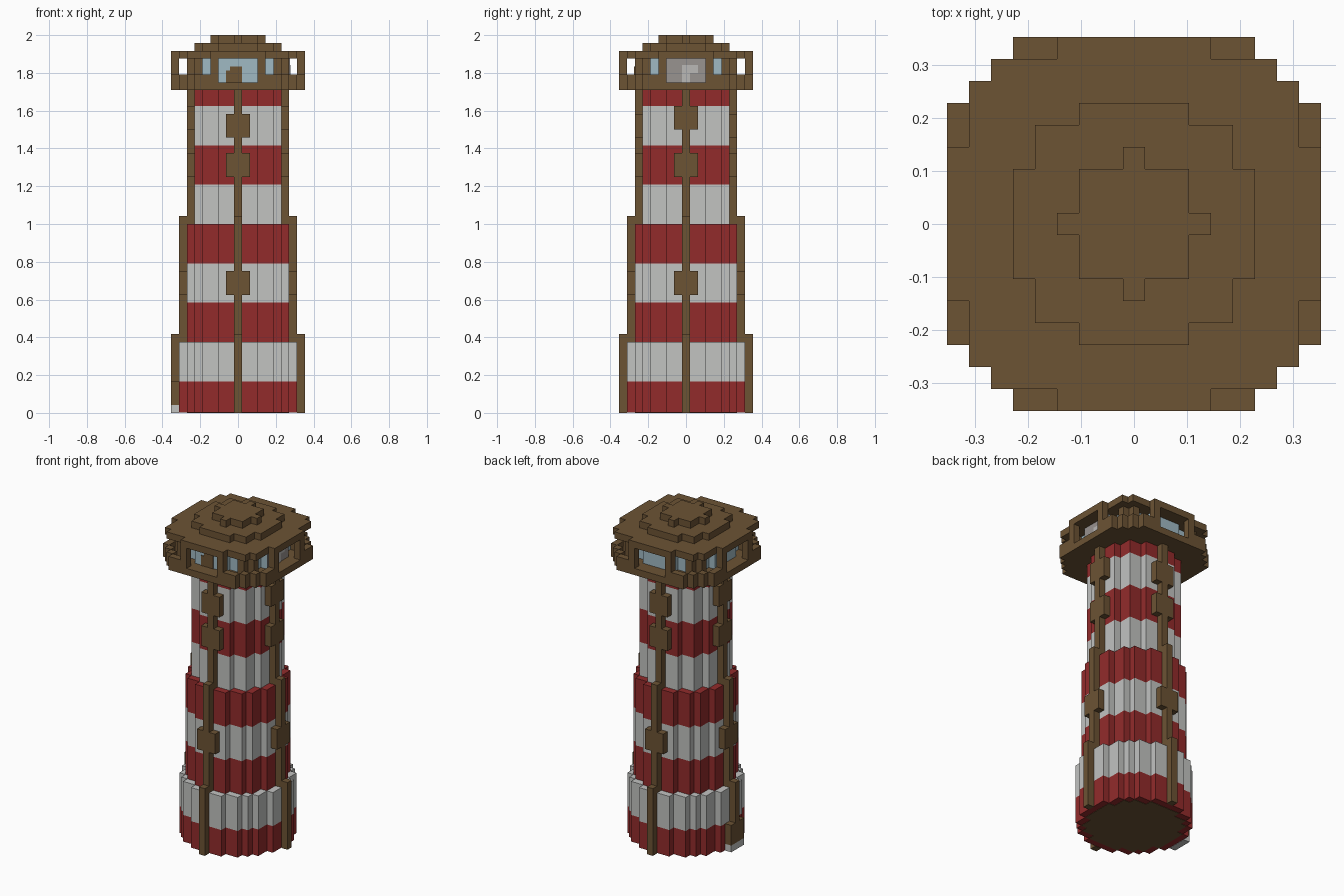
import bpy, bmesh

cube = bpy.data.objects.get("Cube")
if cube:
    bpy.data.objects.remove(cube, do_unlink=True)

U = 2 / 48  # size of one block


def material(name, rgb):
    lin = [((c / 255 + 0.055) / 1.055) ** 2.4 for c in rgb] + [1]
    m = bpy.data.materials.new(name)
    m.use_nodes = True
    m.diffuse_color = lin
    m.node_tree.nodes["Principled BSDF"].inputs["Base Color"].default_value = lin
    return m


WOOD = material("brown wood", (108, 83, 52))
RED = material("red paint", (146, 43, 43))
WHITE = material("white paint", (194, 195, 193))
GLASS = material("pale blue glass", (160, 186, 196))
GREY = material("grey panel", (152, 147, 144))
PALE = material("pale grey", (186, 184, 182))

# Stepped round footprints: half width of each block row, from the middle outwards
ROUND = {
    7: [3, 2, 2, 0],
    11: [5, 5, 5, 4, 4, 2],
    13: [6, 6, 6, 5, 5, 4, 2],
    15: [7, 7, 7, 6, 6, 5, 4, 2],
    "roof": [8, 8, 8, 8, 7, 7, 7, 6, 3],
    "floor": [8, 8, 8, 8, 8, 8, 7, 6, 5],
}


def finish(name, bm, mat):
    bmesh.ops.recalc_face_normals(bm, faces=bm.faces)
    bmesh.ops.scale(bm, vec=(U, U, U), verts=bm.verts)
    me = bpy.data.meshes.new(name)
    bm.to_mesh(me)
    bm.free()
    me.materials.append(mat)
    bpy.context.collection.objects.link(bpy.data.objects.new(name, me))


def disc(name, kind, z0, z1, mat):
    """Extrude a stepped round footprint from z0 to z1."""
    rows = ROUND[kind]
    last = len(rows) - 1
    quarter = [(rows[last] + 0.5, last + 0.5)]
    for r in range(last, 0, -1):
        if rows[r - 1] != rows[r]:
            quarter += [(rows[r] + 0.5, r - 0.5), (rows[r - 1] + 0.5, r - 0.5)]
    outline = []
    for _ in range(4):
        outline += quarter
        quarter = [(y, -x) for x, y in quarter]
    bm = bmesh.new()
    face = bm.faces.new([bm.verts.new((x, y, z0)) for x, y in outline])
    ext = bmesh.ops.extrude_face_region(bm, geom=[face], use_keep_orig=True)
    top = [v for v in ext["geom"] if isinstance(v, bmesh.types.BMVert)]
    bmesh.ops.translate(bm, vec=(0, 0, z1 - z0), verts=top)
    finish(name, bm, mat)


FRONT, PLUS_X, BACK, MINUS_X = range(4)


def place(side, a, d):
    """Turn (along, outward) on one side into x, y."""
    return [(a, -d), (d, a), (-a, d), (-d, -a)][side]


def boxes(name, items, mat):
    """Items: side, along range, outward range, height range."""
    bm = bmesh.new()
    for side, (a0, a1), (d0, d1), (z0, z1) in items:
        p, q = place(side, a0, d0), place(side, a1, d1)
        new = bmesh.ops.create_cube(bm, size=1)["verts"]
        for v in new:
            v.co = (p[0] if v.co.x < 0 else q[0],
                    p[1] if v.co.y < 0 else q[1],
                    z0 if v.co.z < 0 else z1)
    finish(name, bm, mat)


# Striped tower in three narrowing sections
disc("base_underside", 13, 0, 0.05, WOOD)
stripes = [0.05, 4, 9, 14, 19, 24, 29, 34, 39, 41]
for i, (z0, z1) in enumerate(zip(stripes, stripes[1:])):
    kind = 15 if z1 <= 9 else 13 if z1 <= 24 else 11
    disc(f"tower_stripe_{i + 1}", kind, z0, z1, WHITE if i % 2 else RED)

# Timber ribs and shutters on the four sides
ribs, shutters = [], []
for side in range(4):
    foot = 1 if side == MINUS_X else 0
    for d, z0, z1 in ((8, foot, 10), (7, 9, 25), (6, 24, 41)):
        ribs.append((side, (-0.5, 0.5), (d - 0.5, d + 0.5), (z0, z1)))
    high = 36 if side in (PLUS_X, MINUS_X) else 35
    for d, z0 in ((7, 15), (6, 30), (6, high)):
        shutters.append((side, (-1.5, 1.5), (d - 0.5, d + 0.5), (z0, z0 + 3)))
boxes("ribs", ribs, WOOD)
boxes("shutters", shutters, WOOD)

# Entrance on one side
boxes("entrance", [(MINUS_X, (-1.5, 1.5), (7.5, 8.5), (1, 4))], WOOD)
boxes("entrance_step", [(MINUS_X, (-1.5, 1.5), (7.5, 8.5), (0, 1))], WHITE)

# Gallery floor, railing and posts
disc("gallery_floor", "floor", 41, 42, WOOD)
rails, posts = [], []
for side in range(4):
    for s in (-1, 1):
        rails.append((side, (s * 2.5, s * 5.5), (7.5, 8.5), (42, 43)))
        rails.append((side, (s * 5.5, s * 6.5), (6.5, 7.5), (42, 43)))
        posts.append((side, (s * 2.5, s * 3.5), (7.5, 8.5), (43, 45)))
        posts.append((side, (s * 4.5, s * 5.5), (5.5, 6.5), (42, 45)))
boxes("gallery_railing", rails, WOOD)
boxes("gallery_posts", posts, WOOD)

# Lamp room with its panels
disc("lamp_room_glass", 13, 42, 45, GLASS)
boxes("front_hatch", [(FRONT, (-1.5, 0.5), (6.5, 6.6), (42, 43.5)),
                      (FRONT, (-1, 0.5), (6.5, 6.6), (43.5, 44))], WOOD)
boxes("side_panel", [(PLUS_X, (-2.5, 2.5), (6.5, 6.6), (42, 45))], GREY)
boxes("side_panel_mark", [(PLUS_X, (-0.5, 0.5), (6.6, 6.7), (42, 43.2)),
                          (PLUS_X, (-0.5, 1.5), (6.6, 6.7), (43.2, 44.2))], PALE)

# Stepped roof
disc("roof_eaves", "roof", 45, 46, WOOD)
disc("roof_middle", 11, 46, 47, WOOD)
disc("roof_cap", 7, 47, 48, WOOD)
